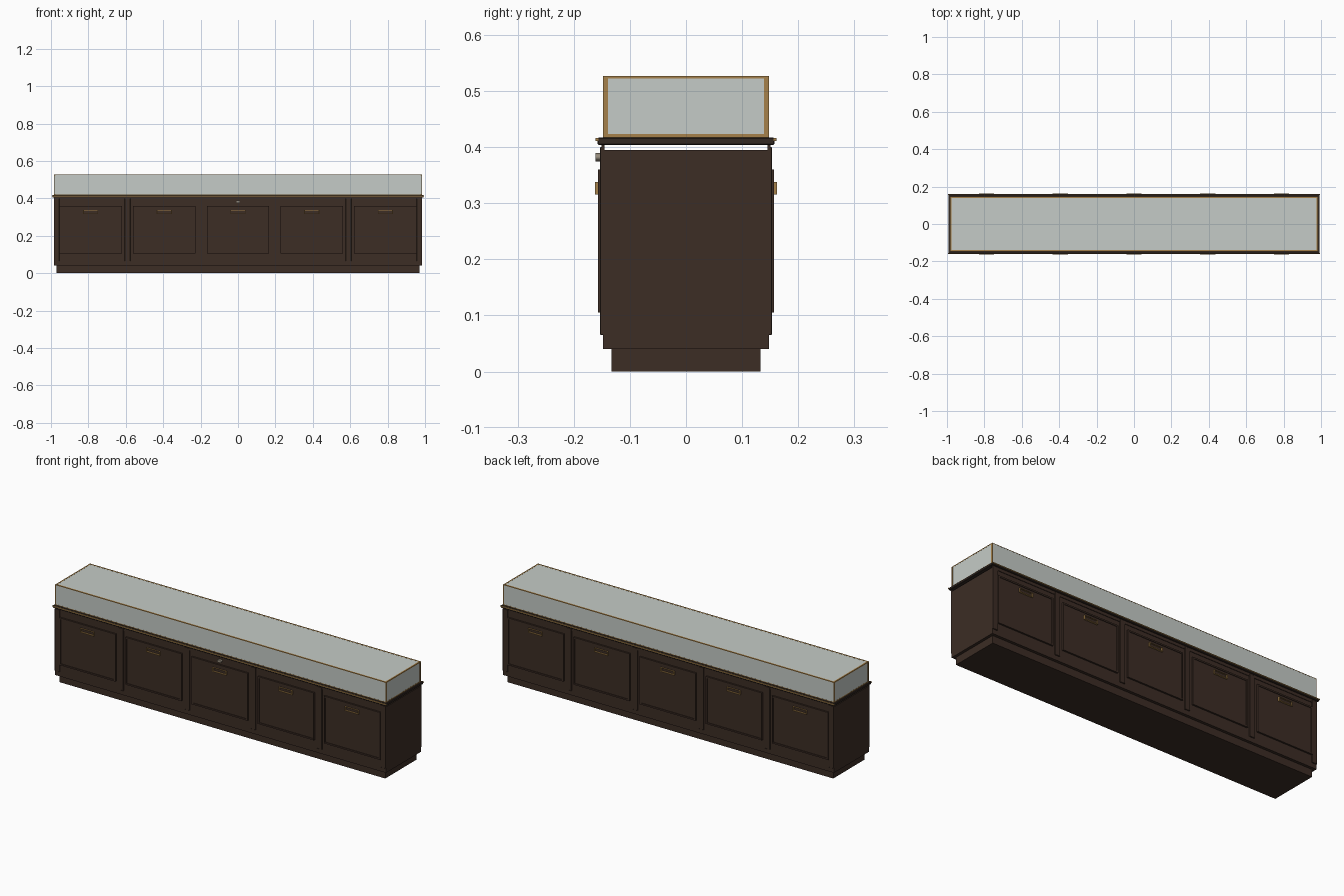
import bpy, bmesh, math

if "Cube" in bpy.data.objects:
    bpy.data.objects.remove(bpy.data.objects["Cube"])


def material(name, rgb):
    m = bpy.data.materials.new(name)
    m.diffuse_color = (*rgb, 1)
    m.use_nodes = True
    m.node_tree.nodes["Principled BSDF"].inputs["Base Color"].default_value = m.diffuse_color
    return m


WOOD = material("dark wood", (0.045, 0.026, 0.018))
TOP = material("darker wood", (0.032, 0.021, 0.016))
BRASS = material("brass", (0.38, 0.22, 0.07))
GLASS = material("pale glass", (0.56, 0.60, 0.57))
STEEL = material("lock metal", (0.30, 0.26, 0.20))


def box(name, x, y, z, mat, bevel=0):
    """Box from (min, max) ranges on each axis."""
    bm = bmesh.new()
    bmesh.ops.create_cube(bm, size=1)
    for v in bm.verts:
        for i, (lo, hi) in enumerate((x, y, z)):
            v.co[i] = (lo + hi) / 2 + v.co[i] * (hi - lo)
    me = bpy.data.meshes.new(name)
    bm.to_mesh(me)
    bm.free()
    me.materials.append(mat)
    ob = bpy.data.objects.new(name, me)
    bpy.context.collection.objects.link(ob)
    if bevel:
        mod = ob.modifiers.new("bevel", 'BEVEL')
        mod.width = bevel
        mod.segments = 1
    return ob


def face_box(name, side, x, depth, z, mat, bevel=0):
    """Box on the front (side -1) or back (side 1), depth measured from the centre."""
    y = sorted((side * depth[0], side * depth[1]))
    return box(name, x, y, z, mat, bevel)


# Plinth, cabinet body and worktop
box("plinth", (-0.97, 0.97), (-0.133, 0.133), (0, 0.04), WOOD)
box("cabinet_body", (-0.985, 0.985), (-0.148, 0.148), (0.04, 0.395), WOOD)
box("worktop", (-0.993, 0.993), (-0.158, 0.158), (0.404, 0.417), TOP, 0.002)

PITCH = 0.394
for side, label in ((-1, "front"), (1, "back")):
    # Brass strip along the worktop edge and rail below it
    face_box(label + "_brass_strip", side, (-0.995, 0.995), (0.156, 0.161), (0.411, 0.416), BRASS)
    face_box(label + "_top_rail", side, (-0.985, 0.985), (0.145, 0.151), (0.388, 0.404), WOOD)

    # Upright strips between the bays
    for i in range(6):
        x = max(-0.97, min(0.97, (i - 2.5) * PITCH))
        face_box(label + "_upright", side, (x - 0.015, x + 0.015), (0.147, 0.153),
                 (0.065, 0.400), WOOD, 0.001)

    # Raised doors with a beaded border and a brass label frame
    for i in range(5):
        c = (i - 2) * PITCH
        face_box(label + "_door", side, (c - 0.167, c + 0.167), (0.147, 0.1535),
                 (0.105, 0.360), WOOD)
        for s in (-1, 1):
            e = c + s * 0.163
            face_box(label + "_door_bead_side", side, (e - 0.004, e + 0.004), (0.15, 0.157),
                     (0.105, 0.360), WOOD)
        for z in (0.105, 0.352):
            face_box(label + "_door_bead", side, (c - 0.159, c + 0.159), (0.15, 0.157),
                     (z, z + 0.008), WOOD)
        for s in (-1, 1):
            e = c + s * 0.0385
            face_box(label + "_handle_end", side, (e - 0.002, e + 0.002), (0.153, 0.162),
                     (0.316, 0.338), BRASS)
        face_box(label + "_handle_bottom", side, (c - 0.0365, c + 0.0365), (0.153, 0.162),
                 (0.316, 0.320), BRASS)
        face_box(label + "_handle_top", side, (c - 0.0365, c + 0.0365), (0.153, 0.160),
                 (0.3365, 0.338), BRASS)

# Lock on the front rail
bpy.ops.mesh.primitive_cylinder_add(vertices=24, radius=0.0075, depth=0.013,
                                    location=(0, -0.1545, 0.382), rotation=(math.pi / 2, 0, 0))
lock = bpy.context.object
lock.name = "lock"
lock.scale.x = 1.6
lock.data.materials.append(STEEL)
bpy.ops.object.shade_smooth_by_angle()

# Glass case panes
X, Y, Z0, Z1, T = 0.985, 0.148, 0.417, 0.527, 0.004
box("glass_top", (-X + 0.008, X - 0.008), (-Y + 0.008, Y - 0.008), (Z1 - T, Z1 - 0.0005), GLASS)
for s in (-1, 1):
    face_box("glass_long_pane", s, (-X + 0.004, X - 0.004), (Y - T, Y - 0.0005),
             (Z0 + 0.004, Z1 - 0.003), GLASS)
    xs = sorted((s * (X - T), s * (X - 0.0005)))
    box("glass_end_pane", xs, (-Y + 0.009, Y - 0.009), (Z0 + 0.006, Z1 - 0.005), GLASS)

# Brass case frame
for s in (-1, 1):
    xs = sorted((s * (X - 0.008), s * X))
    for z, h in ((Z0, 0.006), (Z1 - 0.005, 0.005)):
        box("case_end_rail", xs, (-Y, Y), (z, z + h), BRASS)
    for z, h in ((Z0, 0.004), (Z1 - 0.003, 0.003)):
        face_box("case_long_rail", s, (-X + 0.008, X - 0.008), (Y - 0.009, Y), (z, z + h), BRASS)
    for t in (-1, 1):
        px = sorted((s * (X - 0.004), s * X))
        face_box("case_post", t, px, (Y - 0.009, Y), (Z0 + 0.006, Z1 - 0.005), BRASS)
